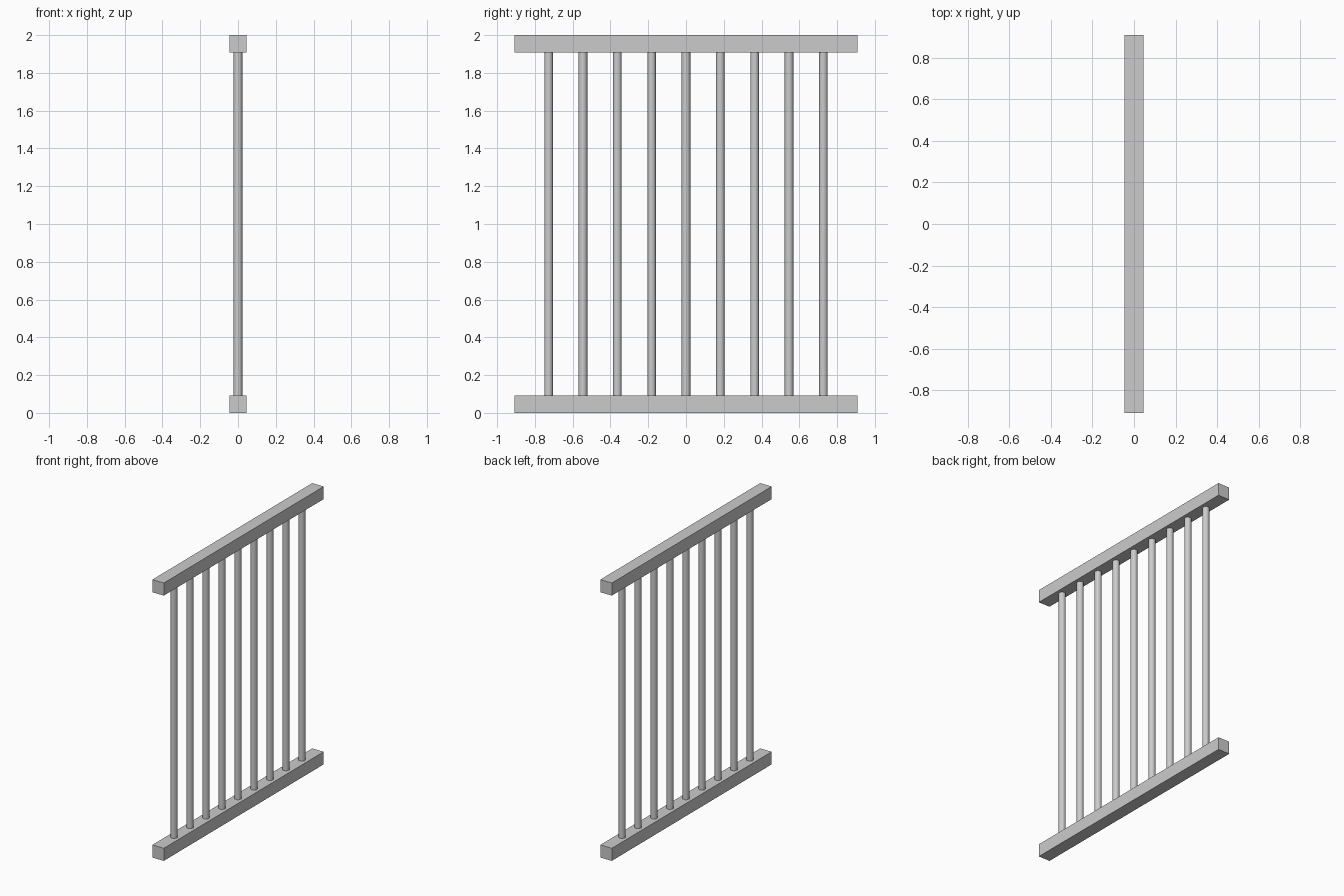
import bpy

if "Cube" in bpy.data.objects:
    bpy.data.objects.remove(bpy.data.objects["Cube"])

U = 2 / 22           # rail thickness, the module of the whole panel
LENGTH = 20 * U
HEIGHT = 22 * U


def rail(name, z):
    bpy.ops.mesh.primitive_cube_add(size=1, location=(0, 0, z))
    ob = bpy.context.object
    ob.name = name
    ob.scale = (U, LENGTH, U)
    bpy.ops.object.transform_apply(location=False, rotation=False, scale=True)


# Bottom and top rails
rail("bottom_rail", U / 2)
rail("top_rail", HEIGHT - U / 2)

# Nine round bars between the rails
for i in range(9):
    bpy.ops.mesh.primitive_cylinder_add(
        vertices=32, radius=U / 4, depth=HEIGHT - 2 * U,
        location=(0, (i - 4) * 2 * U, HEIGHT / 2))
    bpy.context.object.name = f"bar_{i + 1}"
    bpy.ops.object.shade_smooth_by_angle()
